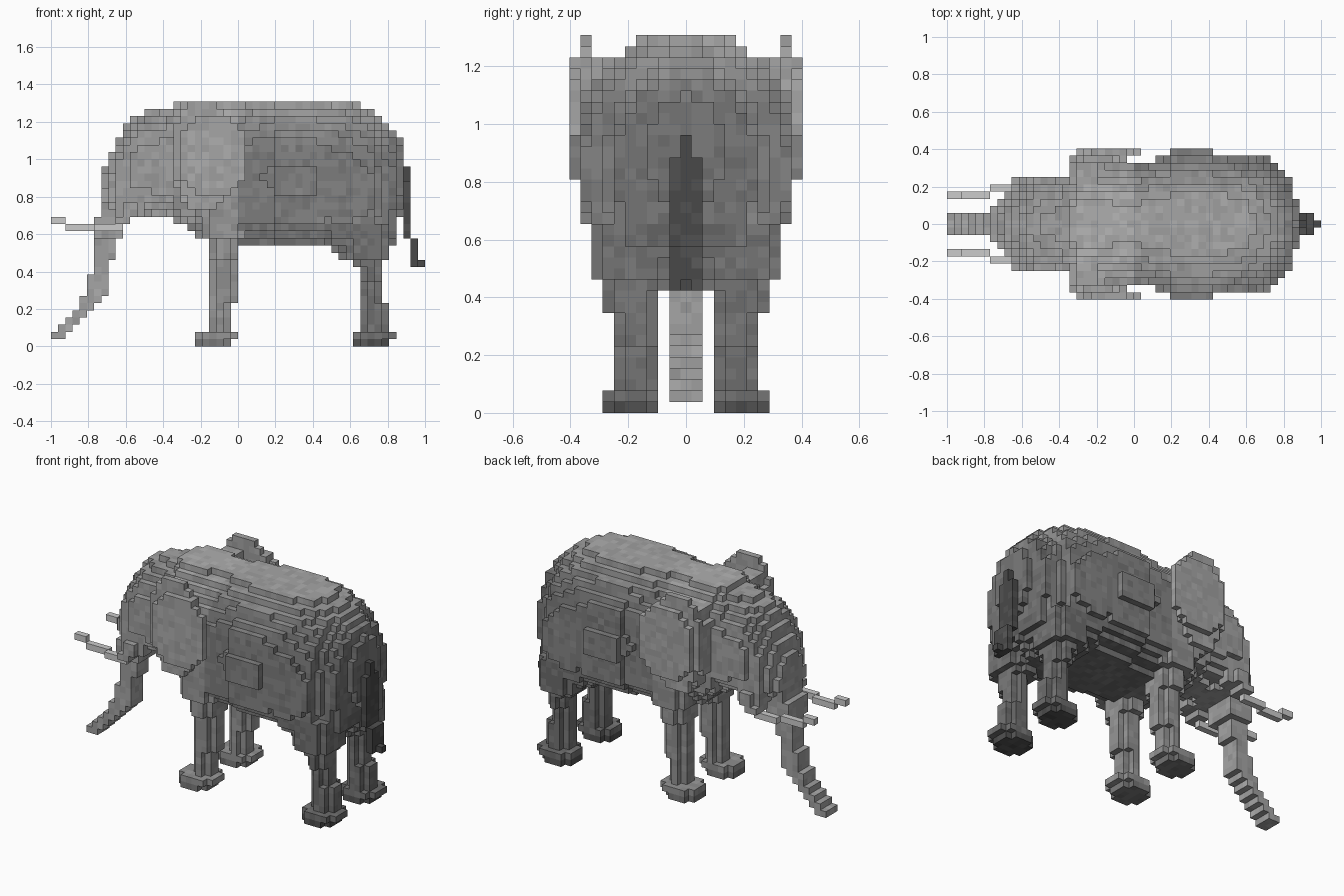
import bpy, bmesh, random
from mathutils import Vector

if "Cube" in bpy.data.objects:
    bpy.data.objects.remove(bpy.data.objects["Cube"])

V = 1 / 26          # voxel size: 52 cells along x, y cells centred on 0
owner = {}          # cell -> part name
random.seed(4)


def centre(c):
    return (-1 + (c[0] + .5) * V, c[1] * V, (c[2] + .5) * V)


def fill(name, test):
    """Claim every free cell whose centre passes test(x, |y|, z)."""
    for i in range(52):
        for j in range(-10, 11):
            for k in range(34):
                c = (i, j, k)
                x, y, z = centre(c)
                if c not in owner and test(x, abs(y), z):
                    owner[c] = name


def box(name, x0, x1, y0, y1, z0, z1, cut=False):
    """Mirrored voxel box on the +y side; cut drops its four upright corner columns."""
    def test(x, y, z):
        if not (x0 < x < x1 and y0 <= y < y1 and z0 < z < z1):
            return False
        corner = min(x - x0, x1 - x) < .6 * V and min(y - y0, y1 - y) < .6 * V
        return not (cut and corner)
    fill(name, test)


def loft(name, stations, top_exp, low_exp):
    """Voxel hull through stations (x, bottom, top, half width)."""
    def test(x, y, z):
        for a, b in zip(stations, stations[1:]):
            if a[0] <= x < b[0]:
                t = (x - a[0]) / (b[0] - a[0])
                zb, zt, hw = (a[n] + (b[n] - a[n]) * t for n in (1, 2, 3))
                if not zb < z < zt:
                    return False
                mid = zb + (zt - zb) * .48
                low = low_exp if x < .62 else 2.3
                h, e = (zt - mid, top_exp) if z > mid else (mid - zb, low)
                return (y / hw) ** e + (abs(z - mid) / h) ** e < 1
        return False
    fill(name, test)


# Tusks
box("tusks", -.925, -.765, .13, .175, .62, .66)
box("tusks", -1, -.92, .13, .175, .66, .695)
box("tusks", -.77, -.60, .17, .21, .62, .66)

# Ears: upright sheets that curl outward toward the rear, rooted in the neck
def ear(x, y, z):
    if y > .37:
        return (abs(x + .135) / .185) ** 2.3 + (abs(z - 1.02) / .22) ** 2.3 < 1
    if y > .33:
        return (abs(x + .185) / .165) ** 2 + (abs(z - 1.03) / .305) ** 2 < 1
    return (abs(x + .25) / .10) ** 2 + (abs(z - 1.0) / .24) ** 2 < 1 and y > .2
fill("ears", ear)

# Trunk: stepped tip, then the thicker upper run
for x0, x1, z0, z1, w in (
        (-1, -.92, .04, .077, .06), (-.962, -.885, .077, .115, .06),
        (-.923, -.846, .115, .154, .06), (-.885, -.808, .154, .192, .06),
        (-.846, -.769, .192, .231, .06), (-.846, -.731, .231, .269, .06),
        (-.808, -.692, .269, .385, .06), (-.769, -.692, .385, .46, .06),
        (-.769, -.654, .46, .577, .06), (-.769, -.615, .577, .695, .08)):
    box("trunk", x0, x1, 0, w, z0, z1)

# Tail
for x0, x1, w, z0, z1 in ((.885, .923, .06, .577, .885), (.885, .923, .02, .885, .962),
                          (.923, .962, .06, .423, .577), (.962, 1, .02, .423, .462)):
    box("tail", x0, x1, 0, w, z0, z1)

# Head and tusk sockets
loft("head", [(-.74, .68, .92, .09), (-.69, .68, 1.01, .14), (-.65, .68, 1.11, .20),
              (-.58, .68, 1.21, .24), (-.5, .71, 1.25, .25), (-.35, .69, 1.28, .26)], 2, 2.5)
box("head", -.654, -.5, .10, .25, .692, .77, True)
box("head", -.654, -.577, .13, .25, .65, .692)

# Body
loft("body", [(-.35, .69, 1.29, .27), (-.29, .64, 1.32, .29), (-.20, .57, 1.325, .30),
              (-.12, .54, 1.32, .335), (-.06, .54, 1.30, .335),
              (.02, .54, 1.30, .34), (.06, .535, 1.32, .345), (.18, .535, 1.33, .347),
              (.2, .535, 1.33, .388), (.42, .535, 1.33, .388), (.48, .52, 1.33, .375),
              (.58, .46, 1.32, .37), (.66, .45, 1.28, .365), (.72, .45, 1.25, .352),
              (.75, .48, 1.23, .285), (.83, .56, 1.17, .24), (.865, .70, 1.10, .13),
              (.885, .72, 1.09, .12)], 2, 3)

# Front legs and feet
for x0, x1, y0, y1, z0, z1 in (
        (-.231, -.038, .096, .29, 0, .038), (-.231, 0, .096, .29, .038, .077),
        (-.154, -.038, .096, .25, .077, .231), (-.154, 0, .096, .25, .231, .5),
        (-.154, .0, .06, .29, .46, .6), (-.192, .04, .06, .325, .577, .7)):
    box("front_legs", x0, x1, y0, y1, z0, z1, True)

# Hind legs, feet and thighs
for x0, x1, y0, y1, z0, z1 in (
        (.615, .808, .096, .29, 0, .038), (.615, .846, .096, .29, .038, .077),
        (.654, .808, .096, .25, .077, .231), (.654, .769, .096, .25, .231, .42),
        (.654, .769, .096, .29, .346, .46), (.615, .769, .06, .29, .423, .54),
        (.577, .808, .06, .325, .462, .65), (.77, .846, .06, .25, .577, .7)):
    box("hind_legs", x0, x1, y0, y1, z0, z1, True)

# Hide greys: the front is lighter, the back end and underside darker
BASE = {"tusks": 186, "ears": 138, "trunk": 136, "head": 134, "tail": 66,
        "front_legs": 124, "hind_legs": 96, "body": 108}
greys = {}


def grey(name, c):
    x, y, z = centre(c)
    level = BASE[name]
    if name == "body":
        level += 18 * (x < 0) + max(0, z - 1.05) * 130 - 12 * (z < .65) - 8 * (x > .8)
        level = min(level, 146)
    if name in ("front_legs", "hind_legs") and z < .04:
        level -= 25
    if name != "tusks":
        level += random.uniform(-8, 8)
    level = round(level / 7) * 7
    if level not in greys:
        m = bpy.data.materials.new("grey_%d" % level)
        g = (level / 196 * 231 / 255) ** 2.2
        m.diffuse_color = (g, g, g, 1)
        m.use_nodes = True
        m.node_tree.nodes["Principled BSDF"].inputs["Base Color"].default_value = m.diffuse_color
        greys[level] = m
    return greys[level]


# Turn each part's exposed voxel sides into a mesh object
DIRS = [(axis, s) for axis in range(3) for s in (-1, 1)]
for name in sorted(set(owner.values())):
    bm = bmesh.new()
    mesh = bpy.data.meshes.new(name)
    verts, slots = {}, []
    for c in (c for c, n in owner.items() if n == name):
        mat = grey(name, c)
        if mat not in slots:
            slots.append(mat)
            mesh.materials.append(mat)
        for axis, s in DIRS:
            n = list(c)
            n[axis] += s
            if tuple(n) in owner:
                continue
            u, w = (axis + 1) % 3, (axis + 2) % 3
            ring = []
            for du, dw in ((0, 0), (1, 0), (1, 1), (0, 1))[::s]:
                p = list(c)
                p[axis] += s > 0
                p[u] += du
                p[w] += dw
                p = tuple(p)
                if p not in verts:
                    verts[p] = bm.verts.new(Vector((-1 + p[0] * V, (p[1] - .5) * V, p[2] * V)))
                ring.append(verts[p])
            bm.faces.new(ring).material_index = slots.index(mat)
    bm.to_mesh(mesh)
    bm.free()
    bpy.context.collection.objects.link(bpy.data.objects.new(name, mesh))
